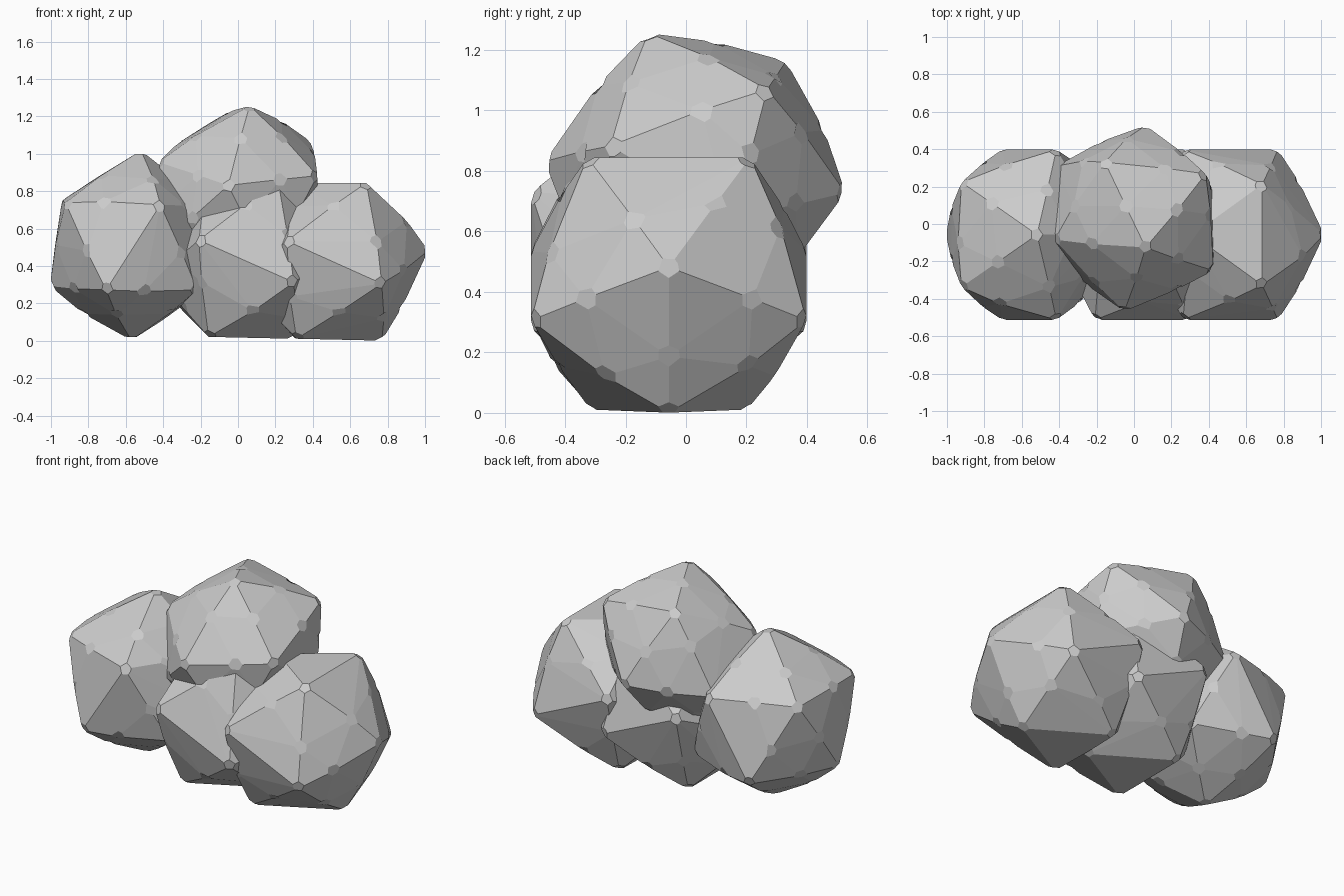
import bpy, bmesh, random
from mathutils import Vector

if "Cube" in bpy.data.objects:
    bpy.data.objects.remove(bpy.data.objects["Cube"])

random.seed(4)


def pair(x, y, z, cy=-0.057):
    """Two corners mirrored about the rock's middle plane."""
    return [(x, cy - y, z), (x, cy + y, z)]


def hull(points):
    bm = bmesh.new()
    for p in points:
        bm.verts.new(p)
    bmesh.ops.convex_hull(bm, input=bm.verts[:])
    bmesh.ops.recalc_face_normals(bm, faces=bm.faces[:])
    return bm


def boulder(name, corners, grow=1.035, bulge=0.018, chip=0.04):
    """Twelve-cornered rock: hull, slightly bulged edges, chipped corners."""
    pts = [Vector(c) for c in corners]
    mid = sum(pts, Vector()) / len(pts)
    low = [min(p[i] for p in pts) for i in range(3)]
    high = [max(p[i] for p in pts) for i in range(3)]
    tips = [mid + (p - mid) * grow for p in pts]
    # push irregular edge midpoints outward, within the rock's own box
    core = hull(tips)
    extra = []
    for e in core.edges:
        m = e.verts[0].co.lerp(e.verts[1].co, random.uniform(0.4, 0.6))
        m += (m - mid).normalized() * bulge * random.uniform(0.4, 1.4)
        extra.append(Vector([min(max(m[i], low[i]), high[i]) for i in range(3)]))
    core.free()
    bm = hull(tips + extra)
    mesh = bpy.data.meshes.new(name)
    bm.to_mesh(mesh)
    bm.free()
    ob = bpy.data.objects.new(name, mesh)
    bpy.context.collection.objects.link(ob)
    # small flat facets where corners have worn off
    mod = ob.modifiers.new("chipped_corners", 'BEVEL')
    mod.affect = 'VERTICES'
    mod.width = chip
    mod.segments = 1
    mod.limit_method = 'NONE'


# Left boulder, standing on a point
boulder("left_boulder",
        [(-0.52, -0.057, 1.0), (-0.57, -0.057, 0.02), (-0.17, -0.057, 0.70), (-0.99, -0.057, 0.3)]
        + pair(-0.91, 0.27, 0.73) + pair(-0.42, 0.44, 0.72)
        + pair(-0.70, 0.44, 0.28) + pair(-0.23, 0.28, 0.28))

# Centre and right boulders share one tilted shape
for name, dx, dz in (("centre_boulder", -0.47, 0.01), ("right_boulder", 0.0, 0.0)):
    shape = ([(1.0, -0.057, 0.48), (0.76, -0.057, 0.015), (0.07, -0.057, 0.34), (0.32, -0.057, 0.83)]
             + pair(0.68, 0.26, 0.83) + pair(0.76, 0.44, 0.31)
             + pair(0.27, 0.44, 0.53) + pair(0.32, 0.25, 0.025))
    boulder(name, [(x + dx, y, z + dz * (1 - z)) for x, y, z in shape])

# Top boulder, turned to rest on the others
boulder("top_boulder",
        [(0.06, -0.12, 1.24), (-0.15, 0.32, 1.15), (0.37, 0.26, 1.06), (0.41, -0.24, 0.88),
         (-0.05, -0.45, 0.83), (-0.41, -0.08, 0.95), (0.06, 0.51, 0.73), (-0.06, 0.18, 0.36),
         (0.15, -0.26, 0.43), (-0.37, -0.20, 0.54), (-0.40, 0.30, 0.70), (0.41, 0.14, 0.65)])
